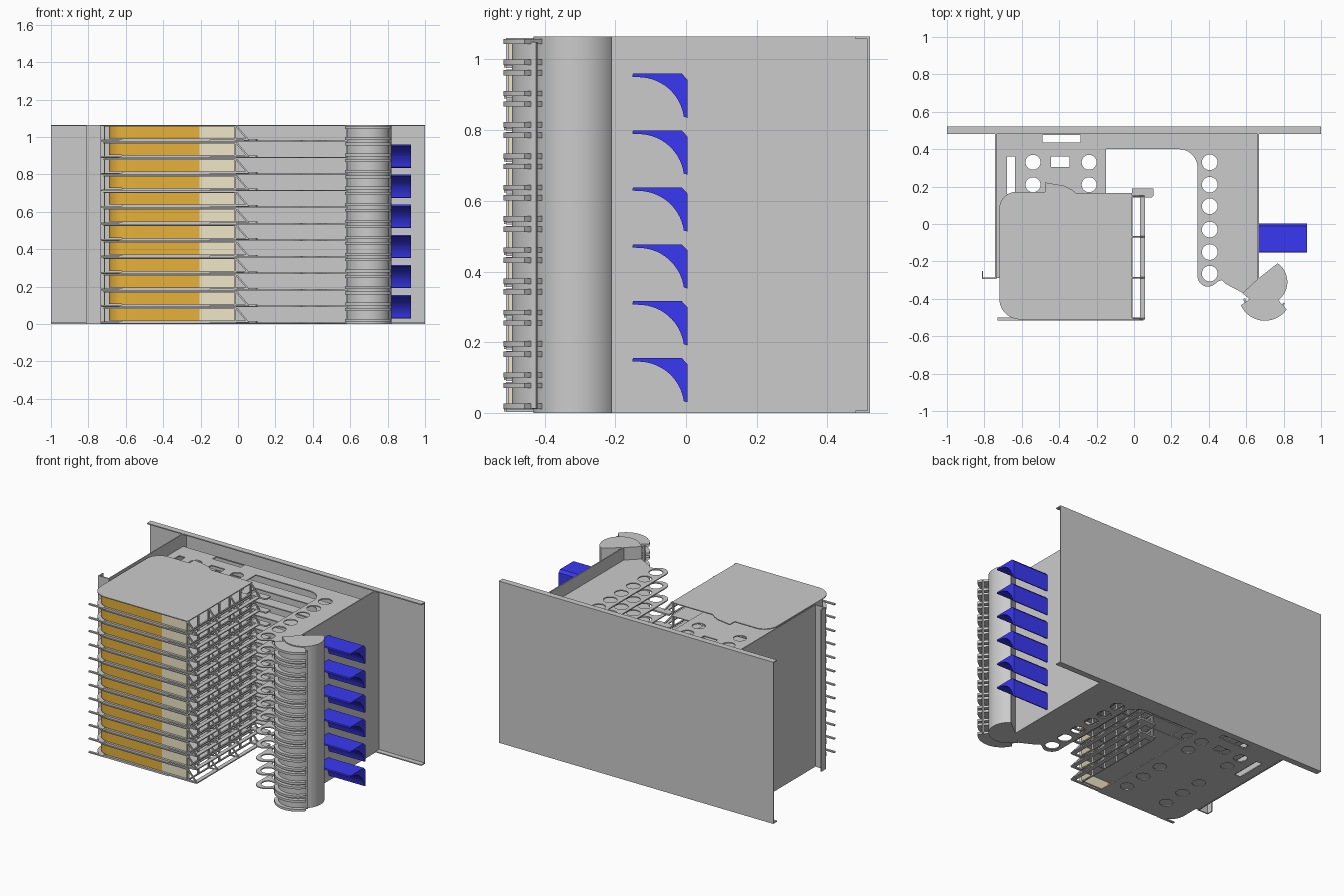
import bpy, bmesh, math
from mathutils import Matrix

if "Cube" in bpy.data.objects:
    bpy.data.objects.remove(bpy.data.objects["Cube"])

PITCH, COUNT = 0.0885, 12


def material(name, rgb):
    m = bpy.data.materials.new(name)
    m.diffuse_color = (*rgb, 1)
    m.use_nodes = True
    m.node_tree.nodes["Principled BSDF"].inputs["Base Color"].default_value = m.diffuse_color
    return m


ORANGE = material("orange", (0.80, 0.44, 0.04))
CREAM = material("cream", (0.87, 0.80, 0.57))
BLUE = material("blue", (0.04, 0.04, 0.90))
ALONG_X = Matrix(((0, 0, 1, 0), (1, 0, 0, 0), (0, 1, 0, 0), (0, 0, 0, 1)))  # profile given as (y, z)
ALONG_Y = Matrix(((1, 0, 0, 0), (0, 0, 1, 0), (0, 1, 0, 0), (0, 0, 0, 1)))  # profile given as (x, z)


def arc(cx, cy, r, a0, a1, n=12):
    return [(cx + r * math.cos(math.radians(a0 + (a1 - a0) * i / n)),
             cy + r * math.sin(math.radians(a0 + (a1 - a0) * i / n))) for i in range(n + 1)]


def rect(x0, y0, x1, y1):
    return [(x0, y0), (x1, y0), (x1, y1), (x0, y1)]


def extrude(name, loops, lo, hi, mat=None, axes=Matrix.Identity(4)):
    """Fill an outline (further loops are holes) and extrude it from lo to hi."""
    cu = bpy.data.curves.new(name, 'CURVE')
    cu.dimensions, cu.fill_mode, cu.extrude = '2D', 'BOTH', (hi - lo) / 2
    for loop in loops:
        s = cu.splines.new('POLY')
        s.points.add(len(loop) - 1)
        for p, (x, y) in zip(s.points, loop):
            p.co = (x, y, 0, 1)
        s.use_cyclic_u = True
    tmp = bpy.data.objects.new(name + "_curve", cu)
    bpy.context.collection.objects.link(tmp)
    dg = bpy.context.evaluated_depsgraph_get()
    me = bpy.data.meshes.new_from_object(tmp.evaluated_get(dg))
    bpy.data.objects.remove(tmp)
    bm = bmesh.new()
    bm.from_mesh(me)
    bmesh.ops.remove_doubles(bm, verts=bm.verts, dist=1e-5)
    bmesh.ops.transform(bm, matrix=axes @ Matrix.Translation((0, 0, (lo + hi) / 2)), verts=bm.verts)
    bmesh.ops.recalc_face_normals(bm, faces=bm.faces)
    bm.to_mesh(me)
    bm.free()
    me.materials.clear()
    if mat:
        me.materials.append(mat)
    ob = bpy.data.objects.new(name, me)
    bpy.context.collection.objects.link(ob)
    bpy.ops.object.select_all(action='DESELECT')
    ob.select_set(True)
    bpy.context.view_layer.objects.active = ob
    bpy.ops.object.shade_smooth_by_angle(angle=math.radians(30))
    return ob


def stack(ob, count=COUNT, pitch=PITCH):
    """Repeat an object upward, sharing its mesh."""
    for i in range(1, count):
        c = ob.copy()
        c.location.z += i * pitch
        bpy.context.collection.objects.link(c)


# Back panel: shallow channel running full width
extrude("back_panel", [[(0.48, 0), (0.52, 0), (0.52, 1.065), (0.48, 1.065), (0.48, 1.058),
                        (0.513, 1.058), (0.513, 0.007), (0.48, 0.007)]], -1, 1, axes=ALONG_X)

# Side walls, the left one with an outward mounting flange
extrude("left_wall", [[(-0.742, 0.513), (-0.742, -0.287), (-0.806, -0.287), (-0.806, -0.25), (-0.813, -0.25),
                       (-0.813, -0.295), (-0.735, -0.295), (-0.735, 0.513)]], 0, 1.065)
extrude("right_wall", [rect(0.66, -0.36, 0.667, 0.513)], 0, 1.065)

# Shelf plate with lightening holes and a right-hand guide arm
front_corner = arc(-0.61, -0.40, 0.11, 180, 270)
outline = ([(-0.735, 0.48), (-0.735, -0.29), (-0.72, -0.29)] + front_corner
           + [(-0.15, -0.51), (-0.15, 0.40)] + arc(0.24, 0.30, 0.10, 90, 0)
           + arc(0.395, -0.28, 0.055, 180, 310)
           + [(0.45, -0.307), (0.47, -0.30), (0.49, -0.32), (0.60, -0.378), (0.66, -0.378), (0.66, 0.48)])
holes = [arc(0.405, y, 0.042, 0, 345, 23) for y in (0.33, 0.21, 0.095, -0.03, -0.15, -0.265)]
holes += [arc(x, y, 0.04, 0, 345, 23) for x in (-0.54, -0.24) for y in (0.33, 0.21, -0.05, -0.20, -0.35)]
holes += [rect(-0.68, 0.16, -0.635, 0.36), rect(-0.49, 0.435, -0.285, 0.475), rect(-0.445, 0.305, -0.345, 0.36)]
stack(extrude("shelf", [outline] + holes, 0.002, 0.009))

# Tray cover with rear bump
cover = (front_corner + [(-0.01, -0.51), (-0.01, 0.165), (-0.31, 0.165), (-0.335, 0.185), (-0.375, 0.205),
                         (-0.475, 0.222), (-0.475, 0.172)] + arc(-0.63, 0.082, 0.09, 90, 180))
stack(extrude("tray_cover", [cover], 0.081, 0.087))
stack(extrude("tray_left_wall", [rect(-0.717, -0.40, -0.711, 0.08)], 0.009, 0.081))
stack(extrude("tray_front_lip", [rect(-0.73, -0.515, -0.61, -0.50)], 0.004, 0.012))
stack(extrude("tray_front_sill", [rect(-0.62, -0.515, 0.05, -0.50)], 0.009, 0.018))

# Coloured tray fronts
stack(extrude("orange_front", [arc(-0.60, -0.41, 0.09, 180, 270) + [(-0.205, -0.50), (-0.205, -0.49)]
                               + arc(-0.60, -0.41, 0.08, 270, 180)], 0.018, 0.081, ORANGE))
stack(extrude("cream_front", [rect(-0.205, -0.50, -0.01, -0.49)], 0.018, 0.081, CREAM))

# Open ladder side of each tray: outer rail, sloped ribs, posts and rear tab
stack(extrude("tray_outer_rail", [rect(0.032, -0.51, 0.058, 0.15)], 0.008, 0.015))
stack(extrude("tray_inner_rail", [rect(-0.018, -0.51, -0.008, 0.165)], 0.008, 0.015))
stack(extrude("tray_rear_tab", [[(-0.01, 0.142), (0.095, 0.142), (0.105, 0.152), (0.105, 0.19), (-0.01, 0.19)]],
              0.006, 0.016))
for k in range(4):
    y = -0.51 + 0.2185 * k
    stack(extrude("tray_rib", [[(-0.012, 0.085), (-0.004, 0.085), (0.055, 0.016), (0.055, 0.009),
                                (-0.012, 0.009), (-0.012, 0.016), (0.044, 0.016), (-0.012, 0.08)]],
                  y, y + 0.008, axes=ALONG_Y))
for k in range(7):
    y = -0.51 + 0.109 * k
    stack(extrude("tray_post", [rect(-0.018, y, -0.01, y + 0.014)], 0.009, 0.082))

# Tall rounded cable column
extrude("cable_column", [[(0.58, -0.37)] + arc(0.698, -0.31, 0.122, -125, -90, 4)
                         + arc(0.698, -0.31, 0.122, -85, 55, 24) + [(0.66, -0.295)]], 0, 1.065)

# Half spools in front of the column: curved wall and paired fan plates
extrude("spool_wall", [arc(0.70, -0.375, 0.118, 192, 335, 24) + arc(0.70, -0.375, 0.108, 335, 192, 24)],
        0.012, 1.05)
fan = [arc(0.70, -0.375, 0.142, 205, 325, 24) + [(0.765, -0.40), (0.62, -0.40)]]
stack(extrude("spool_plate_lower", fan, 0.011, 0.026))
stack(extrude("spool_plate_upper", fan, 0.070, 0.085))

# Blue cable hooks on the right wall
hook = [(-0.15, 0.155), (-0.012, 0.155), (0.004, 0.138), (0.004, 0.03)] + [
    (y, z) for y, z in arc(-0.135, 0.015, 0.13, 8, 90, 14)] + [(-0.152, 0.146)]
stack(extrude("cable_hook", [hook], 0.667, 0.925, BLUE, ALONG_X), 6, 0.161)
